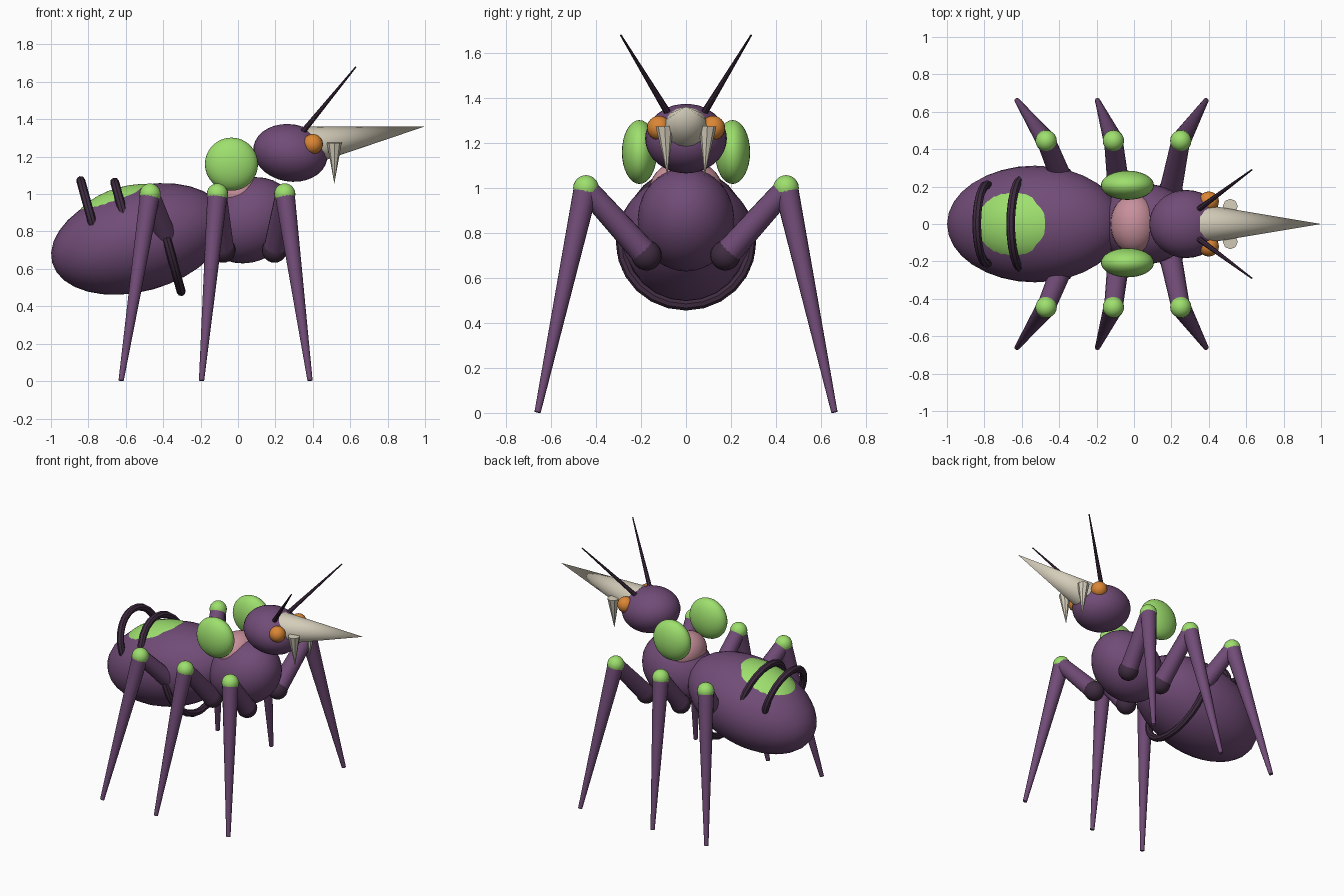
import bpy, math
from mathutils import Vector, Matrix

if "Cube" in bpy.data.objects:
    bpy.data.objects.remove(bpy.data.objects["Cube"])


def material(name, rgb):
    m = bpy.data.materials.new(name)
    m.diffuse_color = (*rgb, 1)
    m.use_nodes = True
    m.node_tree.nodes["Principled BSDF"].inputs["Base Color"].default_value = m.diffuse_color
    return m


PURPLE = material("purple", (0.165, 0.072, 0.185))
DARK = material("dark purple", (0.050, 0.025, 0.052))
GREEN = material("light green", (0.34, 0.74, 0.155))
ORANGE = material("orange", (0.71, 0.24, 0.035))
BONE = material("bone", (0.66, 0.61, 0.49))
PINK = material("pink", (0.58, 0.28, 0.33))


def finish(name, mat):
    ob = bpy.context.object
    ob.name = name
    ob.data.materials.append(mat)
    bpy.ops.object.shade_smooth_by_angle(angle=math.radians(40))
    return ob


def ellipsoid(name, mat, loc, radii, pitch=0, segs=32, rings=16):
    """Scaled sphere; positive pitch raises its +x end."""
    bpy.ops.mesh.primitive_uv_sphere_add(segments=segs, ring_count=rings, radius=1,
                                         location=loc, rotation=(0, -math.radians(pitch), 0))
    bpy.context.object.scale = radii
    return finish(name, mat)


def taper(name, mat, a, b, ra, rb, sides=16):
    """Tapered rod from a to b."""
    a, b = Vector(a), Vector(b)
    d = b - a
    bpy.ops.mesh.primitive_cone_add(vertices=sides, radius1=ra, radius2=rb, depth=d.length,
                                    location=(a + b) / 2,
                                    rotation=d.to_track_quat('Z', 'Y').to_euler())
    return finish(name, mat)


# Abdomen, tilted up towards the thorax
TILT = 15.4
CENTRE = Vector((-0.53, 0, 0.76))
ellipsoid("abdomen", PURPLE, CENTRE, (0.481, 0.312, 0.28), TILT)

# Green back patch bulging through the top of the abdomen
tilt_matrix = Matrix.Rotation(-math.radians(TILT), 3, 'Y')
ellipsoid("back_patch", GREEN, CENTRE + tilt_matrix @ Vector((-0.03, 0, 0.12)),
          (0.31, 0.224, 0.174), TILT)

# Dark bands around the abdomen
for name, x, z, radius in (("waist_band", -0.38, 0.755, 0.287),
                           ("middle_band", -0.595, 0.83, 0.243),
                           ("rear_band", -0.785, 0.87, 0.21)):
    bpy.ops.mesh.primitive_torus_add(major_segments=24, minor_segments=8,
                                     major_radius=radius, minor_radius=0.024,
                                     location=(x, 0, z),
                                     rotation=(0, math.radians(90 - TILT), 0))
    finish(name, DARK)

# Thorax, pink saddle, head
ellipsoid("thorax", PURPLE, (0.06, 0, 0.86), (0.26, 0.215, 0.22), 30)
ellipsoid("saddle", PINK, (0.0, 0, 1.0), (0.125, 0.16, 0.125))
ellipsoid("head", PURPLE, (0.28, 0, 1.22), (0.2, 0.182, 0.153), -10)

# Beak
taper("beak", BONE, (0.37, 0, 1.258), (1.0, 0, 1.362), 0.105, 0.0)

# Legs: x of hip, knee and foot
LEGS = (("front", 0.195, 0.25, 0.385),
        ("middle", -0.08, -0.11, -0.195),
        ("rear", -0.36, -0.47, -0.625))

for side, s in (("left", 1), ("right", -1)):
    # Head and shoulder parts
    ellipsoid(f"shoulder_disc_{side}", GREEN, (-0.035, s * 0.207, 1.16), (0.142, 0.078, 0.142))
    ellipsoid(f"eye_{side}", ORANGE, (0.4, s * 0.12, 1.267), (0.054, 0.054, 0.054), 0, 20, 12)
    taper(f"fang_{side}", BONE, (0.515, s * 0.095, 1.275), (0.515, s * 0.083, 1.055),
          0.04, 0.0, 8)
    taper(f"antenna_{side}", DARK, (0.34, s * 0.075, 1.325), (0.63, s * 0.29, 1.68),
          0.016, 0.004, 8)

    for pos, hip_x, knee_x, foot_x in LEGS:
        hip = (hip_x, s * 0.175, 0.70)
        knee = (knee_x, s * 0.445, 1.0)
        foot = (foot_x, s * 0.66, 0.003)
        ellipsoid(f"{pos}_hip_{side}", DARK, hip, (0.067,) * 3, 0, 20, 12)
        taper(f"{pos}_upper_leg_{side}", PURPLE, hip, knee, 0.06, 0.05)
        ellipsoid(f"{pos}_knee_{side}", GREEN, knee, (0.057,) * 3, 0, 20, 12)
        taper(f"{pos}_lower_leg_{side}", PURPLE, knee, foot, 0.054, 0.014)
